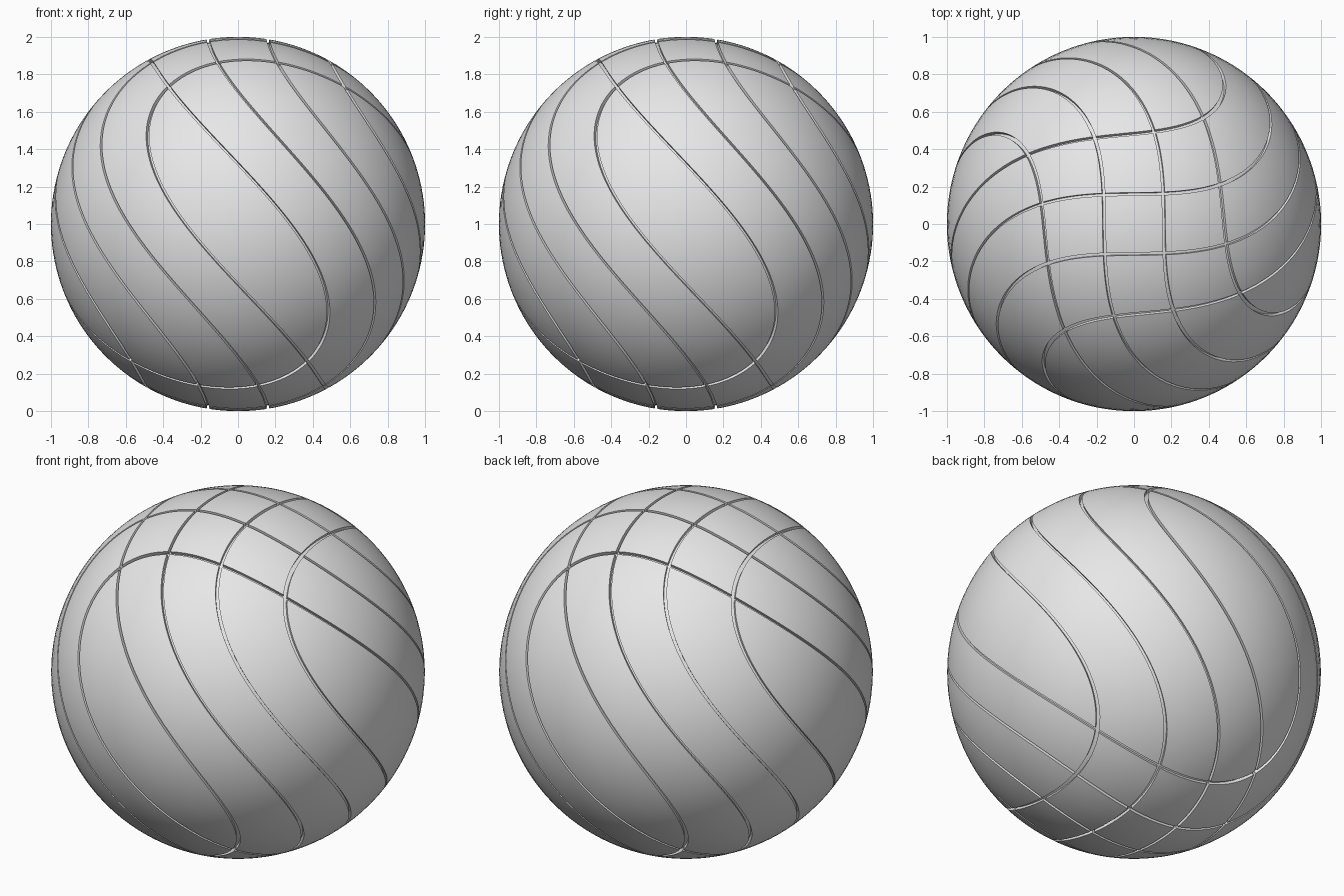
import bpy
import bmesh
import math
from mathutils import Matrix, Vector

cube = bpy.data.objects.get("Cube")
if cube:
    bpy.data.objects.remove(cube, do_unlink=True)

OFFSETS = (-0.48, -0.16, 0.16, 0.48)   # groove positions across the ball
HALF_WIDTH = 0.008
DEPTH = 0.02
TWIST = math.radians(45)               # twist per unit of height

# Single grey finish
grey = bpy.data.materials.new("plain_grey")
grey.use_nodes = True
colour = (0.8, 0.8, 0.8, 1)
grey.diffuse_color = colour
grey.node_tree.nodes["Principled BSDF"].inputs["Base Color"].default_value = colour

bm = bmesh.new()
bmesh.ops.create_uvsphere(bm, u_segments=160, v_segments=80, radius=1)

# Cut both edges of every groove, in two crossing directions
for axis in (Vector((1, 0, 0)), Vector((0, 1, 0))):
    for offset in OFFSETS:
        for side in (-HALF_WIDTH, HALF_WIDTH):
            bmesh.ops.bisect_plane(
                bm, geom=bm.verts[:] + bm.edges[:] + bm.faces[:],
                dist=1e-5, plane_co=axis * (offset + side), plane_no=axis)


def in_groove(face):
    centre = face.calc_center_median()
    return any(abs(value - offset) < HALF_WIDTH
               for value in centre.xy for offset in OFFSETS)


groove_faces = [f for f in bm.faces if in_groove(f)]

# Keep the cut points on the ball and twist it from top to bottom
for v in bm.verts:
    v.co.normalize()
    v.co = Matrix.Rotation(TWIST * (1 - v.co.z), 3, "Z") @ v.co

# Sink the grooves
sunk = bmesh.ops.extrude_face_region(bm, geom=groove_faces)["geom"]
for v in sunk:
    if isinstance(v, bmesh.types.BMVert):
        v.co *= 1 - DEPTH
leftover = [f for f in groove_faces if f.is_valid]
if leftover:
    bmesh.ops.delete(bm, geom=leftover, context="FACES")
bmesh.ops.recalc_face_normals(bm, faces=bm.faces[:])
bmesh.ops.translate(bm, verts=bm.verts[:], vec=(0, 0, 1))

mesh = bpy.data.meshes.new("grooved_ball")
bm.to_mesh(mesh)
bm.free()
mesh.materials.append(grey)
ball = bpy.data.objects.new("grooved_ball", mesh)
bpy.context.collection.objects.link(ball)

bpy.ops.object.select_all(action="DESELECT")
ball.select_set(True)
bpy.context.view_layer.objects.active = ball
bpy.ops.object.shade_smooth_by_angle(angle=math.radians(35))
